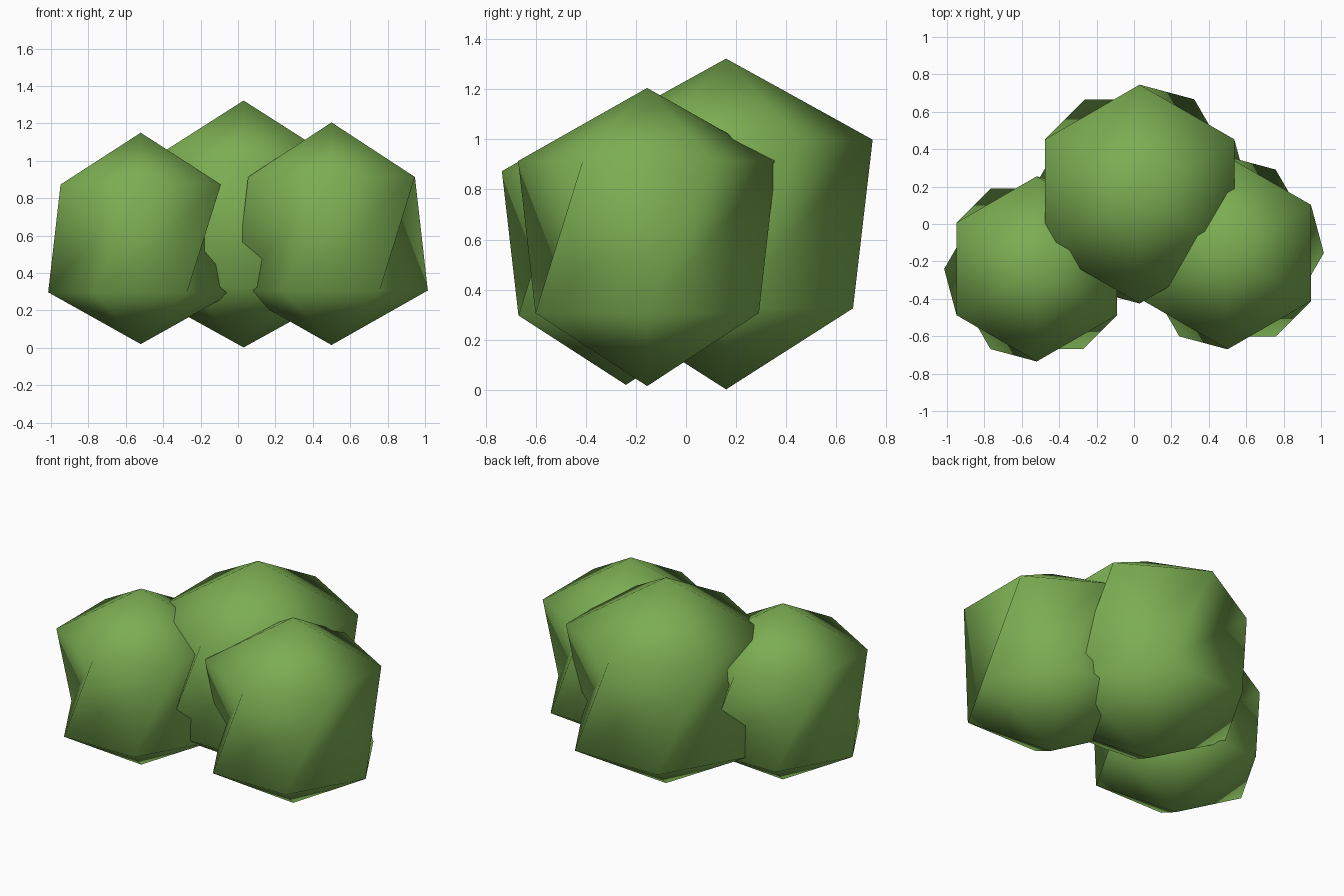
import bpy, bmesh
from math import cos, sin, radians

cube = bpy.data.objects.get("Cube")
if cube:
    bpy.data.objects.remove(cube, do_unlink=True)

leaf = bpy.data.materials.new("leaf_green")
leaf.use_nodes = True
leaf.diffuse_color = (0.2, 0.42, 0.085, 1)
leaf.node_tree.nodes["Principled BSDF"].inputs["Base Color"].default_value = leaf.diffuse_color

SIDES = 6


def ring(bm, radius, z, start):
    """Six vertices evenly spaced around the vertical axis."""
    step = 360 / SIDES
    angles = [radians(start + step * i) for i in range(SIDES)]
    return [bm.verts.new((radius * cos(a), radius * sin(a), z)) for a in angles]


def leaf_clump(name, location, height, radius):
    """Faceted ball with a twisted waist and a point at the top and bottom."""
    half = height / 2
    bm = bmesh.new()
    top = bm.verts.new((0, 0, half))
    bottom = bm.verts.new((0, 0, -half))
    upper = ring(bm, radius, half * 0.51, 30)
    lower = ring(bm, radius, -half * 0.51, 0)
    for i in range(SIDES):
        j = (i + 1) % SIDES
        bm.faces.new((top, upper[i], upper[j]))
        bm.faces.new((upper[i], lower[i], upper[j]))   # folded waist
        bm.faces.new((lower[i], lower[j], upper[j]))
        bm.faces.new((bottom, lower[j], lower[i]))
    for face in bm.faces:
        face.smooth = True
    mesh = bpy.data.meshes.new(name)
    bm.to_mesh(mesh)
    bm.free()
    mesh.materials.append(leaf)
    obj = bpy.data.objects.new(name, mesh)
    obj.location = location
    bpy.context.collection.objects.link(obj)


# Three overlapping clumps form the bush
leaf_clump("back_clump", (0.03, 0.16, 0.662), 1.32, 0.585)
leaf_clump("right_clump", (-0.52, -0.24, 0.585), 1.13, 0.495)
leaf_clump("left_clump", (0.5, -0.155, 0.61), 1.19, 0.515)
